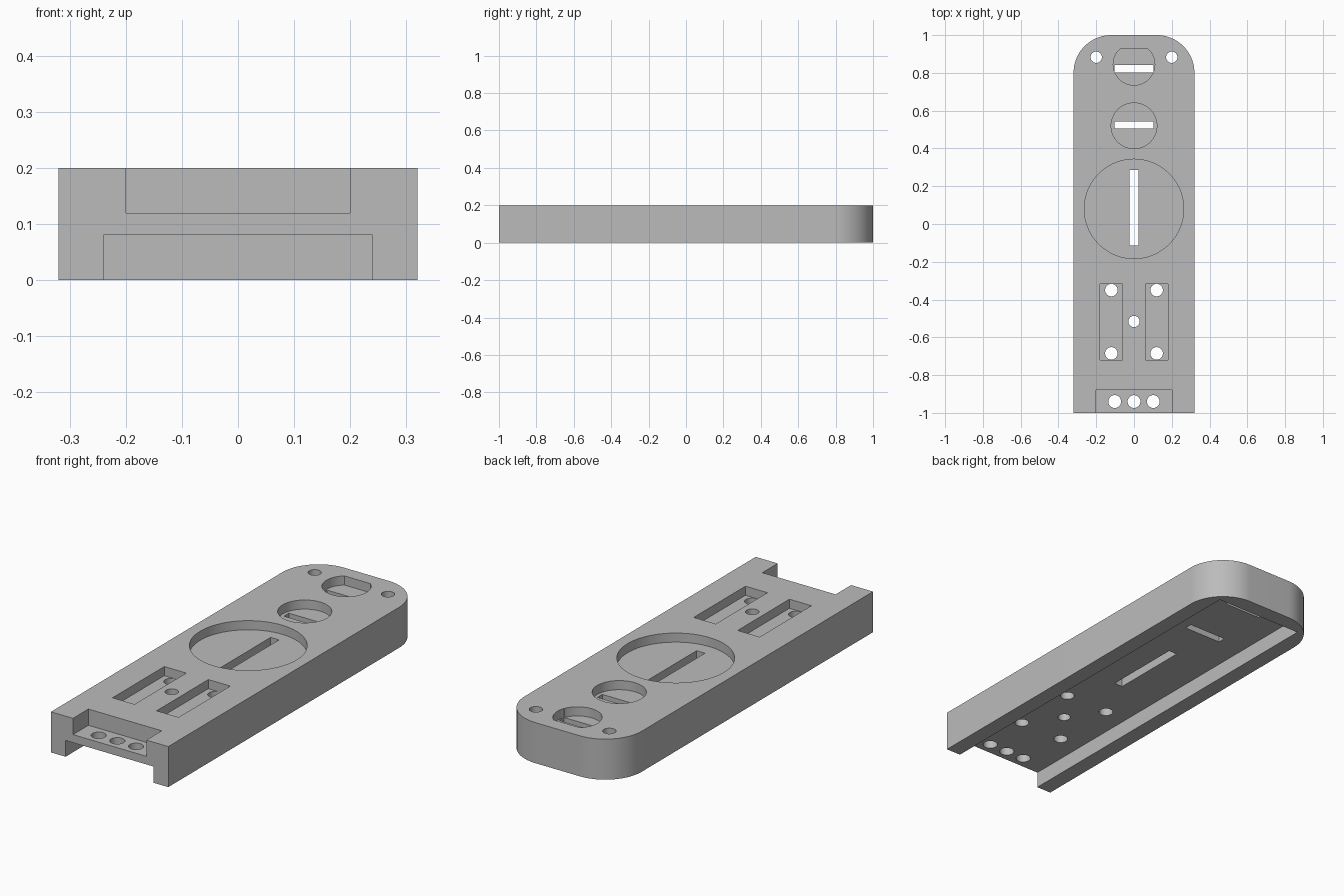
import bpy
import bmesh
from math import cos, sin, pi, radians

if "Cube" in bpy.data.objects:
    bpy.data.objects.remove(bpy.data.objects["Cube"], do_unlink=True)

grey = bpy.data.materials.new("plain grey")
grey.use_nodes = True
colour = (0.5, 0.5, 0.5, 1)
grey.diffuse_color = colour
grey.node_tree.nodes["Principled BSDF"].inputs["Base Color"].default_value = colour

HALF_W, HEIGHT = 0.32, 0.2
FLOOR = 0.155          # floor of the shallow top recesses
CHANNEL = 0.08         # ceiling of the underside channel
OVER = 0.3             # cutters run past the surface


def prism(name, outline, z0, z1):
    """Upright prism from a counter-clockwise outline."""
    bm = bmesh.new()
    base = bm.faces.new([bm.verts.new((x, y, z0)) for x, y in outline])
    top = bmesh.ops.extrude_face_region(bm, geom=[base], use_keep_orig=True)
    verts = [v for v in top["geom"] if isinstance(v, bmesh.types.BMVert)]
    bmesh.ops.translate(bm, verts=verts, vec=(0, 0, z1 - z0))
    bmesh.ops.recalc_face_normals(bm, faces=bm.faces)
    mesh = bpy.data.meshes.new(name)
    bm.to_mesh(mesh)
    bm.free()
    mesh.materials.append(grey)
    obj = bpy.data.objects.new(name, mesh)
    bpy.context.collection.objects.link(obj)
    return obj


def rect(x0, x1, y0, y1):
    return [(x0, y0), (x1, y0), (x1, y1), (x0, y1)]


def arc(cx, cy, r, start, end, steps):
    angles = [start + (end - start) * i / steps for i in range(steps + 1)]
    return [(cx + r * cos(a), cy + r * sin(a)) for a in angles]


def circle(cx, cy, r, steps=64):
    return arc(cx, cy, r, 0, 2 * pi, steps)[:-1]


# Body: long slab with two rounded back corners
outline = [(-HALF_W, -1), (HALF_W, -1)]
outline += arc(0.12, 0.8, 0.2, 0, pi / 2, 24)
outline += arc(-0.12, 0.8, 0.2, pi / 2, pi, 24)
body = prism("organiser_body", outline, 0, HEIGHT)


def cut(outline, z0=-OVER, z1=OVER):
    cutter = prism("cutter", outline, z0, z1)
    cutter.hide_render = True
    mod = body.modifiers.new("cut", "BOOLEAN")
    mod.operation, mod.solver, mod.object = "DIFFERENCE", "EXACT", cutter
    bpy.context.view_layer.objects.active = body
    bpy.ops.object.modifier_apply(modifier=mod.name)
    bpy.data.objects.remove(cutter, do_unlink=True)


# Underside channel and front step
cut(rect(-0.24, 0.24, -1.2, 0.92), -OVER, CHANNEL)
cut(rect(-0.2, 0.2, -1.2, -0.88), 0.12, OVER)

# Round recesses, the back one with a flat edge
cut(circle(0, 0.08, 0.263, 96), FLOOR)
cut(circle(0, 0.52, 0.121), FLOOR)
cut(arc(0, 0.845, 0.11, radians(130), radians(410), 56), FLOOR)

# Slots through the round recesses
cut(rect(-0.023, 0.023, -0.115, 0.287))
for y in (0.505, 0.803):
    cut(rect(-0.103, 0.103, y, y + 0.038))

# Paired rectangular recesses, their holes and the back corner holes
for side in (-1, 1):
    cut(rect(side * 0.12 - 0.06, side * 0.12 + 0.06, -0.72, -0.317), FLOOR)
    for y in (-0.35, -0.685):
        cut(circle(side * 0.12, y, 0.033, 32))
    cut(circle(side * 0.2, 0.883, 0.03, 32))

# Centre hole and the row of holes in the front step
cut(circle(0, -0.516, 0.03, 32))
for x in (-0.102, 0, 0.102):
    cut(circle(x, -0.94, 0.034, 32))

# Smooth curved walls, crisp edges
bpy.ops.object.select_all(action="DESELECT")
body.select_set(True)
bpy.context.view_layer.objects.active = body
bpy.ops.object.shade_smooth_by_angle(angle=radians(30))
